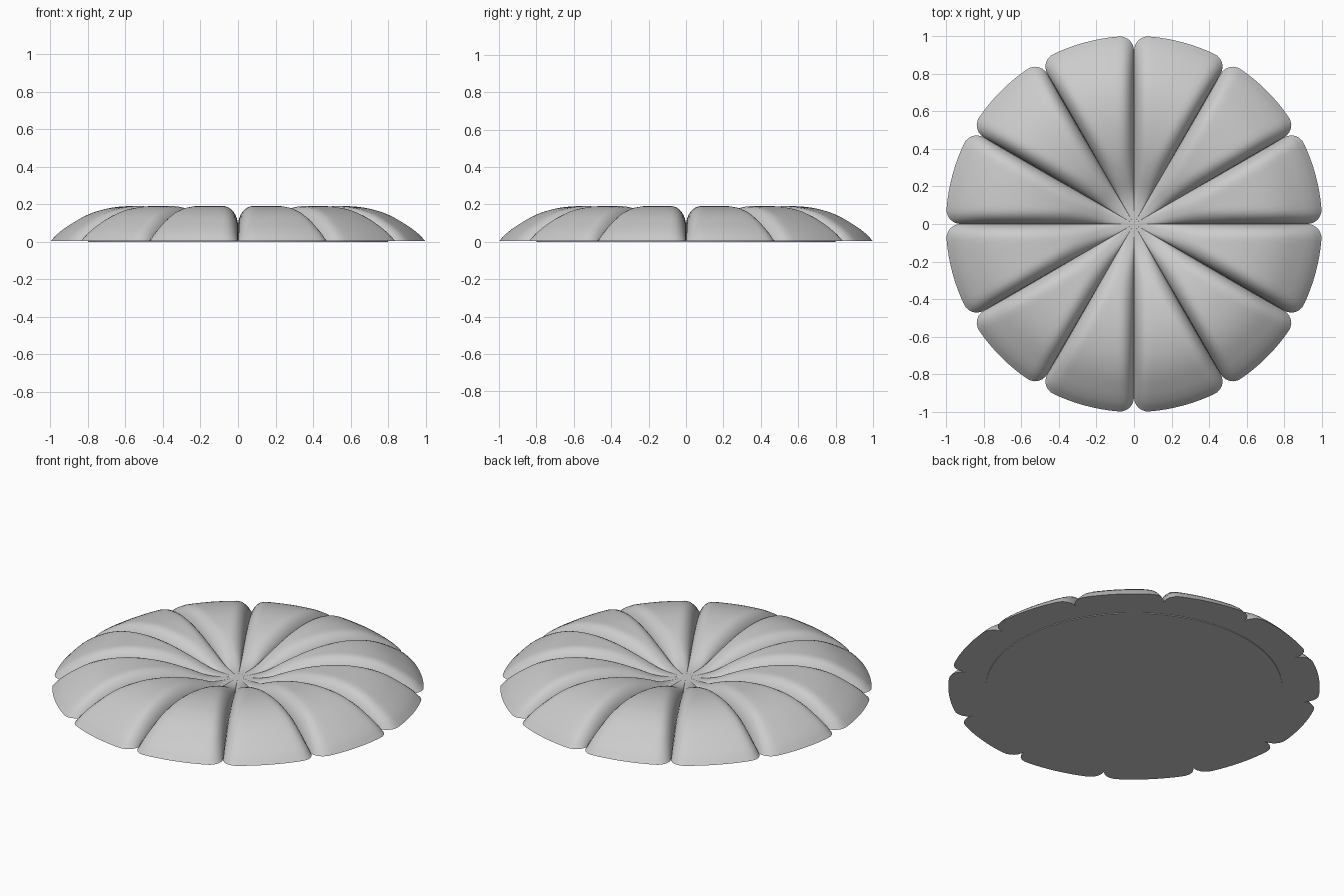
import bpy, bmesh, math

if "Cube" in bpy.data.objects:
    bpy.data.objects.remove(bpy.data.objects["Cube"], do_unlink=True)

LOBES, HALF, RINGS = 12, 10, 44
RIM = 1.003        # outer radius
BASE = 0.004       # underside of the lobes, just above the base disc
SOFT = 0.08        # radius of the rounded lobe edges

# Height along the middle of a lobe and along the bottom of a groove
CREST = [(0, .066), (.1, .068), (.17, .085), (.25, .122), (.35, .16), (.46, .183),
         (.58, .191), (.7, .178), (.8, .146), (.9, .09), (.96, .046), (1, BASE)]
FLOOR = [(0, .066), (.1, .064), (.2, .062), (.35, .075), (.5, .085), (.7, .075),
         (.85, .045), (1, BASE)]


def curve(points, x):
    """Smooth curve through the points."""
    n = len(points)
    slope = lambda k: ((points[min(k + 1, n - 1)][1] - points[max(k - 1, 0)][1]) /
                       (points[min(k + 1, n - 1)][0] - points[max(k - 1, 0)][0]))
    i = next((k for k in range(n - 1) if x <= points[k + 1][0]), n - 2)
    (x0, y0), (x1, y1) = points[i], points[i + 1]
    h = x1 - x0
    t = (x - x0) / h
    a, b = slope(i) * h, slope(i + 1) * h
    return (y0 + a * t + (3 * (y1 - y0) - 2 * a - b) * t ** 2
            + (2 * (y0 - y1) + a + b) * t ** 3)


def rounded(d, width):
    """Quarter-circle rise from 0 at the groove to 1 on the lobe."""
    s = 1 - min(d / width, 1)
    return math.sqrt(1 - s * s)


def finish(bm, name, mat):
    bmesh.ops.recalc_face_normals(bm, faces=bm.faces)
    mesh = bpy.data.meshes.new(name)
    bm.to_mesh(mesh)
    bm.free()
    mesh.materials.append(mat)
    ob = bpy.data.objects.new(name, mesh)
    bpy.context.collection.objects.link(ob)
    bpy.ops.object.select_all(action='DESELECT')
    ob.select_set(True)
    bpy.context.view_layer.objects.active = ob
    bpy.ops.object.shade_smooth_by_angle(angle=math.radians(50))
    return ob


grey = bpy.data.materials.new("plain_grey")
grey.use_nodes = True
colour = (0.6, 0.6, 0.6, 1)
grey.diffuse_color = colour
grey.node_tree.nodes["Principled BSDF"].inputs["Base Color"].default_value = colour

# Angles crowd together towards each groove
half_angle = math.pi / LOBES
offsets = [half_angle * (k / HALF) ** 2 for k in range(HALF + 1)]
lobe = offsets + [2 * half_angle - a for a in offsets[-2:0:-1]]
columns = [(2 * half_angle * n + a, min(a, 2 * half_angle - a))
           for n in range(LOBES) for a in lobe]

# Lobed cushion
bm = bmesh.new()
centre = bm.verts.new((0, 0, CREST[0][1]))
rings = []
for i in range(1, RINGS + 1):
    t = math.sin(math.pi / 2 * i / RINGS) * 0.5 + 0.5 * i / RINGS
    ring = []
    for angle, off in columns:
        edge = RIM - SOFT * (1 - rounded(math.sin(off), SOFT))
        r = edge * t
        lift = rounded(r * math.sin(off), min(SOFT, 0.24 * r))
        low = curve(FLOOR, t)
        z = low + (curve(CREST, t) - low) * lift
        ring.append(bm.verts.new((r * math.cos(angle), r * math.sin(angle), z)))
    rings.append(ring)
bottom = bm.verts.new((0, 0, BASE))
count = len(columns)
for j in range(count):
    k = (j + 1) % count
    bm.faces.new((centre, rings[0][j], rings[0][k]))
    for inner, outer in zip(rings, rings[1:]):
        bm.faces.new((inner[j], outer[j], outer[k], inner[k]))
    bm.faces.new((bottom, rings[-1][k], rings[-1][j]))
finish(bm, "lobed_cushion", grey)

# Thin round base
bm = bmesh.new()
bmesh.ops.create_cone(bm, cap_ends=True, segments=96, radius1=0.8, radius2=0.8, depth=0.008)
bmesh.ops.translate(bm, verts=bm.verts, vec=(0, 0, 0.004))
finish(bm, "base_disc", grey)
